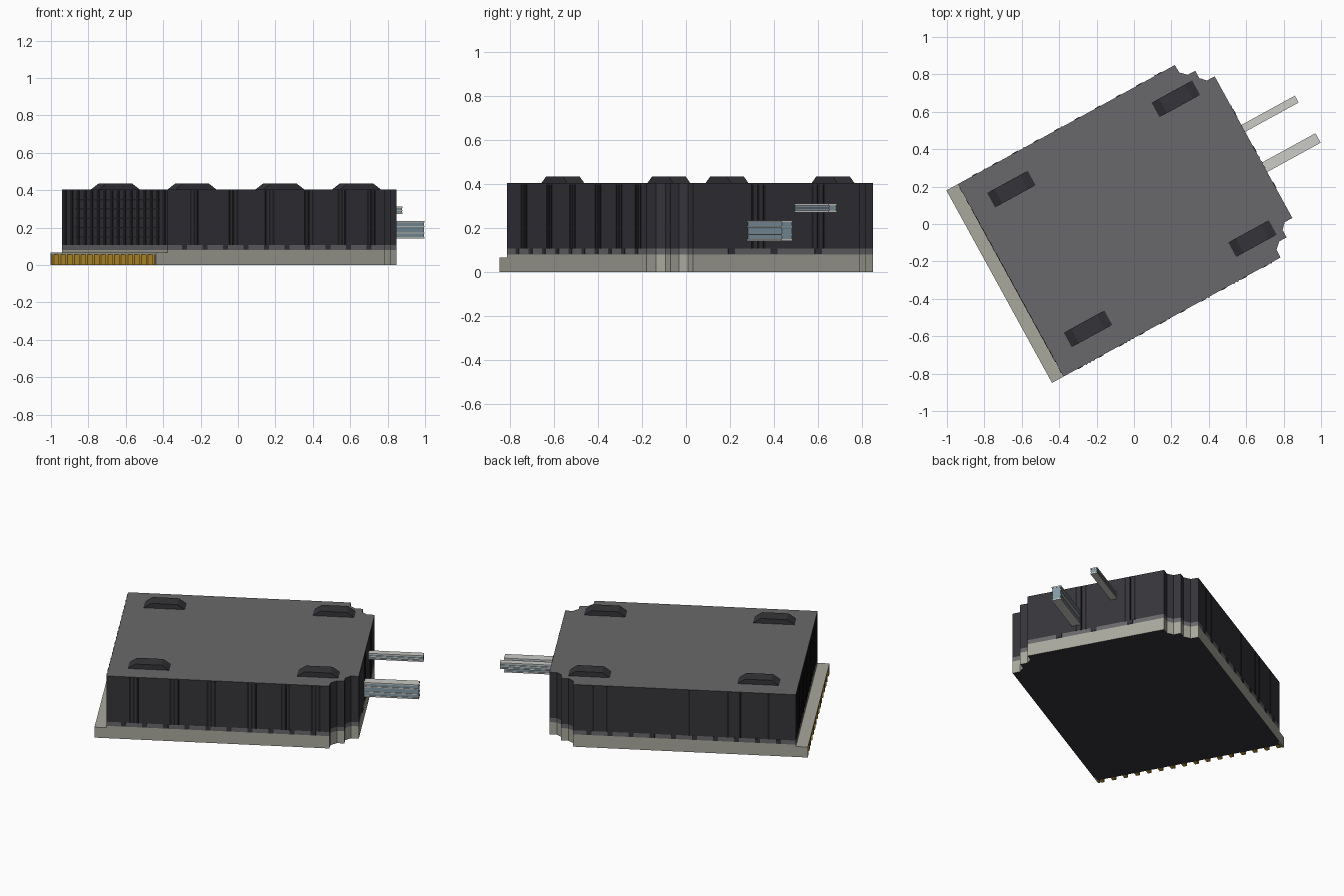
import bpy, bmesh, math

if "Cube" in bpy.data.objects:
    bpy.data.objects.remove(bpy.data.objects["Cube"])

ANGLE = math.radians(28.75)      # whole model is turned about z
VC, HV = 0.053, 0.587            # centre line and half width of the housing
UL, UR = -0.722, 0.758           # rear and front ends of the housing
LIP = -0.793                     # outer edge of the connector lip


def material(name, *rgb):
    m = bpy.data.materials.new(name)
    lin = [((c / 255 + 0.055) / 1.055) ** 2.4 for c in rgb]
    m.diffuse_color = (*lin, 1)
    m.use_nodes = True
    m.node_tree.nodes["Principled BSDF"].inputs["Base Color"].default_value = m.diffuse_color
    return m


DARK = material("charcoal", 53, 53, 58)
GREY = material("mid grey", 105, 105, 107)
STONE = material("warm grey", 168, 168, 157)
BLACK = material("slot black", 32, 32, 36)
GOLD = material("contact gold", 196, 152, 48)
STEEL = material("blue steel", 132, 154, 166)
PALE = material("pale metal", 203, 203, 199)


def finish(bm, name, mats):
    bmesh.ops.recalc_face_normals(bm, faces=bm.faces[:])
    me = bpy.data.meshes.new(name)
    bm.to_mesh(me)
    bm.free()
    for m in mats:
        me.materials.append(m)
    ob = bpy.data.objects.new(name, me)
    ob.rotation_euler.z = ANGLE
    bpy.context.collection.objects.link(ob)
    return ob


def add_box(bm, u0, u1, v0, v1, z0, z1, taper=0.0):
    lo = [bm.verts.new(p) for p in ((u0, v0, z0), (u1, v0, z0), (u1, v1, z0), (u0, v1, z0))]
    a, b = u0 + taper, u1 - taper
    hi = [bm.verts.new(p) for p in ((a, v0, z1), (b, v0, z1), (b, v1, z1), (a, v1, z1))]
    bm.faces.new(lo[::-1])
    bm.faces.new(hi)
    for i in range(4):
        j = (i + 1) % 4
        bm.faces.new((lo[i], lo[j], hi[j], hi[i]))


def boxes(name, mat, items):
    bm = bmesh.new()
    for it in items:
        add_box(bm, *it)
    return finish(bm, name, [mat])


# stepped corner profile, mirrored to the other side
step = [(0.600, HV), (0.602, 0.54), (0.636, 0.508), (0.681, 0.508),
        (0.681, 0.463), (0.711, 0.432), (UR, 0.432)]
outline = ([(UL, -HV)] + [(u, -v) for u, v in step] + step[::-1] + [(UL, HV)])


def prism(name, z0, z1, side, top=None, bottom=None):
    bm = bmesh.new()
    lo = [bm.verts.new((u, v + VC, z0)) for u, v in outline]
    hi = [bm.verts.new((u, v + VC, z1)) for u, v in outline]
    n = len(outline)
    for i in range(n):
        j = (i + 1) % n
        bm.faces.new((lo[i], lo[j], hi[j], hi[i]))
    bm.faces.new(lo[::-1]).material_index = 2
    bm.faces.new(hi).material_index = 1
    return finish(bm, name, [side, top or side, bottom or side])


# stacked housing layers
prism("base", 0.0, 0.08, STONE, bottom=DARK)
prism("middle_band", 0.08, 0.107, GREY)
prism("housing", 0.107, 0.405, DARK, top=GREY)

# connector lip: cover, end walls, dark recess and gold contacts
v0, v1 = VC - HV, VC + HV
boxes("connector_lip", STONE, [
    (LIP, UL, v0, v1, 0.056, 0.068),
    (LIP, UL, v0, v0 + 0.01, 0, 0.056),
    (LIP, UL, v1 - 0.01, v1, 0, 0.056)])
boxes("connector_recess", DARK, [(-0.758, UL, v0 + 0.01, v1 - 0.01, 0, 0.056)])
pins = []
for i in range(16):
    c = VC + (i - 7.5) * 0.0745
    pins.append((LIP + 0.001, -0.757, c - 0.012, c + 0.012, 0, 0.057))
boxes("gold_contacts", GOLD, pins)

# four sloped feet on top
boxes("top_feet", DARK, [
    (u - 0.125, u + 0.125, VC + s * 0.426 - 0.044, VC + s * 0.426 + 0.044, 0.404, 0.436, 0.047)
    for u in (-0.485, 0.518) for s in (-1, 1)])

# vertical slots in the housing sides
T = 0.003
slots = []
for u in (-0.56, -0.32, -0.10, 0.14, 0.34, 0.52):
    for k in (-1, 0, 1):
        c = u + k * 0.022
        slots.append((c - 0.005, c + 0.005, v0 - T, v0 + T, 0.107, 0.40))
for u in (0.48, 0.40, -0.09, -0.32, -0.39, -0.56):
    slots.append((u - 0.005, u + 0.005, v1 - T, v1 + T, 0.107, 0.40))
for v in (-0.04, 0.27):
    for k in (-1, 0, 1):
        c = v + k * 0.03
        slots.append((UR - T, UR + T, c - 0.005, c + 0.005, 0.107, 0.40))
for i in range(16):
    c = VC + (i - 7.5) * 0.0735
    slots.append((UL - T, UL + T, c - 0.014, c + 0.014, 0.107, 0.40))
boxes("side_slots", BLACK, slots)

# horizontal rows crossing the rear slots
boxes("rear_rows", BLACK, [
    (UL - 0.002, UL + T, v0 + 0.09, v1 - 0.15, z - 0.004, z + 0.004)
    for z in (0.15, 0.20, 0.25, 0.30, 0.35)])

# dark notches in the middle band
notches = []
for i in range(10):
    u = -0.62 + i * 0.125
    for v in (v0, v1):
        notches.append((u - 0.015, u + 0.015, v - T, v + T, 0.082, 0.107))
for v in (-0.18, 0.04, 0.27):
    notches.append((UR - T, UR + T, v - 0.018, v + 0.018, 0.082, 0.107))
boxes("band_notches", DARK, notches)


# two metal prongs: blue core between pale flanges, with thin side ridges
def prong(name, v, half, z0, z1, ridges):
    e = 1.084
    t = 0.008
    boxes(name + "_core", STEEL, [(UR - 0.02, e - 0.001, v - half + 0.004, v + half - 0.004, z0 + t, z1 - t)])
    parts = [(UR - 0.02, e, v - half, v + half, z0, z0 + t),
             (UR - 0.02, e, v - half, v + half, z1 - t, z1)]
    for z in ridges:
        for s in (-1, 1):
            c = v + s * (half - 0.003)
            parts.append((UR - 0.02, e, c - 0.003, c + 0.003, z - 0.003, z + 0.003))
    boxes(name + "_flanges", PALE, parts)


prong("large_prong", -0.07, 0.029, 0.143, 0.236, (0.172, 0.207))
prong("small_prong", 0.167, 0.021, 0.272, 0.312, (0.292,))
